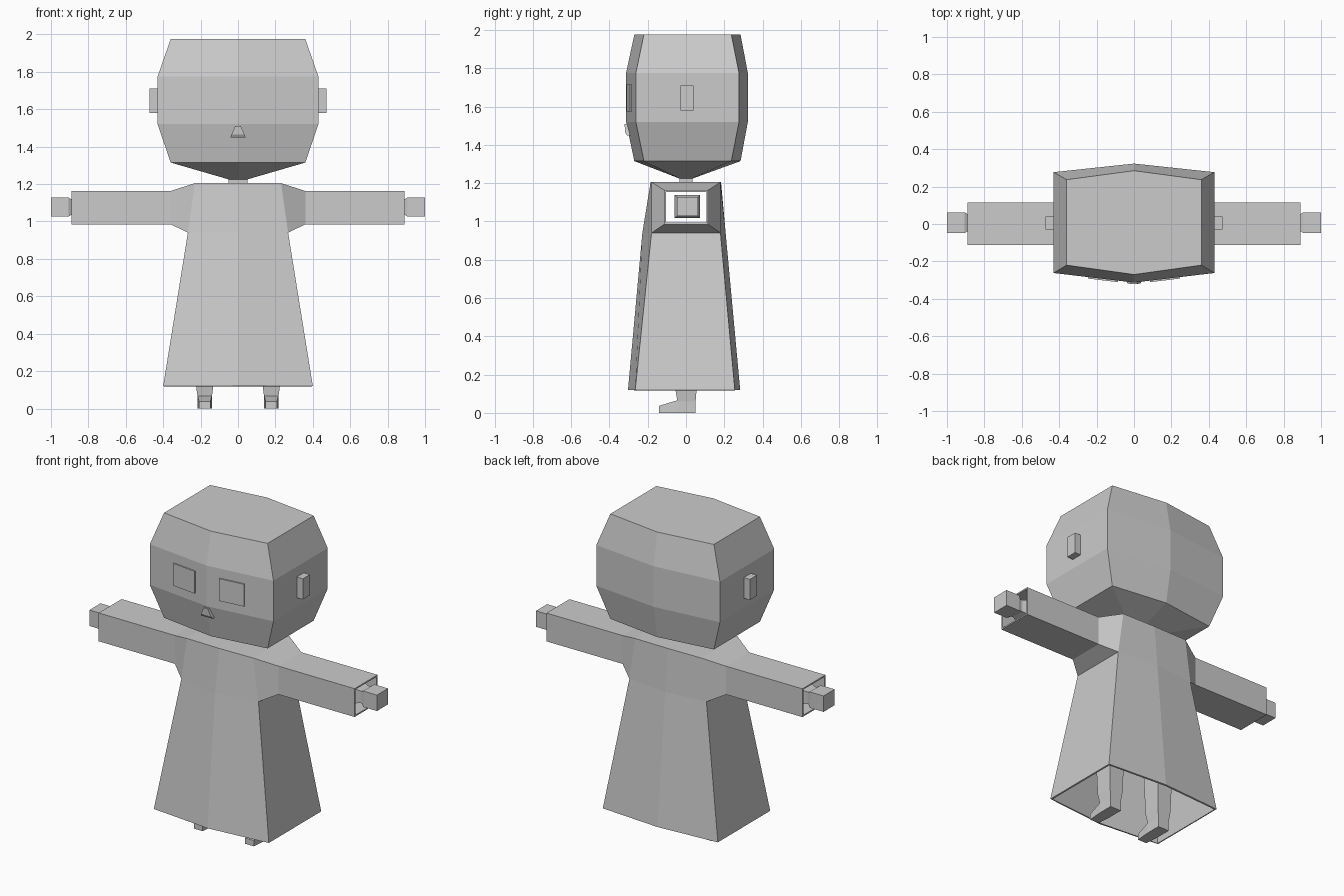
import bpy
import bmesh

old = bpy.data.objects.get("Cube")
if old:
    bpy.data.objects.remove(old, do_unlink=True)

grey = bpy.data.materials.new("plain grey")
grey.use_nodes = True
grey.diffuse_color = (0.6, 0.6, 0.6, 1)
grey.node_tree.nodes["Principled BSDF"].inputs["Base Color"].default_value = (0.6, 0.6, 0.6, 1)


def loft(name, rings, caps=(True, True), skip=()):
    """Skin a list of point rings; skip holds (ring, side) pairs left open."""
    bm = bmesh.new()
    vs = [[bm.verts.new(p) for p in ring] for ring in rings]
    n = len(rings[0])
    for r in range(len(vs) - 1):
        for i in range(n):
            if (r, i) not in skip:
                j = (i + 1) % n
                bm.faces.new((vs[r][i], vs[r][j], vs[r + 1][j], vs[r + 1][i]))
    if caps[0]:
        bm.faces.new(vs[0])
    if caps[1]:
        bm.faces.new(vs[-1])
    return finish(name, bm)


def finish(name, bm):
    bmesh.ops.recalc_face_normals(bm, faces=bm.faces)
    mesh = bpy.data.meshes.new(name)
    bm.to_mesh(mesh)
    bm.free()
    mesh.materials.append(grey)
    obj = bpy.data.objects.new(name, mesh)
    bpy.context.collection.objects.link(obj)
    return obj


def hexagon(z, x, front, front_mid, back, back_mid):
    """Six-sided ring with a shallow ridge in the middle of front and back."""
    return [(x, front, z), (0, front_mid, z), (-x, front, z),
            (-x, back, z), (0, back_mid, z), (x, back, z)]


def rect_z(z, x0, x1, y0, y1):
    return [(x0, y0, z), (x1, y0, z), (x1, y1, z), (x0, y1, z)]


def rect_x(x, y0, y1, z0, z1):
    return [(x, y0, z0), (x, y1, z0), (x, y1, z1), (x, y0, z1)]


# Head, tapering under the chin to the neck
small = (0.36, -0.22, -0.27, 0.237, 0.285)
large = (0.43, -0.262, -0.313, 0.277, 0.323)
loft("head", [hexagon(1.225, 0.05, -0.035, -0.037, 0.035, 0.037),
              hexagon(1.315, *small), hexagon(1.52, *large),
              hexagon(1.775, *large), hexagon(1.975, *small)])
loft("neck", [rect_z(z, -0.05, 0.05, -0.035, 0.035) for z in (1.18, 1.235)])

# Small wedge for nose and mouth
loft("muzzle", [rect_z(1.45, -0.04, 0.04, -0.309, -0.28),
                rect_z(1.465, -0.035, 0.035, -0.318, -0.28),
                rect_z(1.51, -0.015, 0.015, -0.321, -0.28)])

# Robe: open hem, flat shoulders, sleeves growing out of the open sides
bm = bmesh.new()
robe_rings = [hexagon(0.12, 0.40, -0.265, -0.303, 0.255, 0.283),
              hexagon(0.94, 0.268, -0.18, -0.228, 0.18, 0.207),
              hexagon(1.205, 0.23, -0.18, -0.185, 0.18, 0.183)]
vs = [[bm.verts.new(p) for p in ring] for ring in robe_rings]
for r in range(2):
    for i in range(6):
        if r == 1 and i in (2, 5):
            continue
        j = (i + 1) % 6
        bm.faces.new((vs[r][i], vs[r][j], vs[r + 1][j], vs[r + 1][i]))
bm.faces.new(vs[2])
for side, a, b in ((-1, 2, 3), (1, 0, 5)):
    prev = [vs[1][a], vs[1][b], vs[2][b], vs[2][a]]
    for x in (0.36, 0.89):
        ring = [bm.verts.new(p) for p in rect_x(side * x, -0.113, 0.115, 0.985, 1.163)]
        for i in range(4):
            j = (i + 1) % 4
            bm.faces.new((prev[i], prev[j], ring[j], ring[i]))
        prev = ring
robe = finish("robe", bm)
shell = robe.modifiers.new("cloth thickness", 'SOLIDIFY')
shell.thickness = 0.012
shell.offset = -1

# Paired parts
for s, side in ((1, "left"), (-1, "right")):
    loft(side + "_ear", [rect_x(s * x, -0.03, 0.04, 1.58, 1.71) for x in (0.41, 0.472)])

    # Eye plate lying on the slanted face
    def eye_ring(z, lift):
        pts = [(x, -0.313 + 0.119 * x) for x in (0.085, 0.245)]
        (xa, ya), (xb, yb) = pts
        return [(s * xa, ya - lift, z), (s * xb, yb - lift, z),
                (s * xb, yb + 0.001, z), (s * xa, ya + 0.001, z)]
    loft(side + "_eye", [eye_ring(z, 0.008) for z in (1.575, 1.715)])

    # Arm inside the sleeve, ending in a blocky hand
    arm = [(0.3, 0.06), (0.80, 0.06), (0.87, 0.038), (0.885, 0.038),
           (0.905, 0.05), (1.0, 0.05)]
    loft(side + "_arm_and_hand",
         [rect_x(s * x, 0.007 - h * 1.1, 0.007 + h * 1.1, 1.077 - h, 1.077 + h)
          for x, h in arm])

    # Leg, widening upward inside the robe, and a foot with a low toe
    leg = [(0.0, 0.038, -0.045, 0.05), (0.06, 0.038, -0.045, 0.05),
           (0.12, 0.046, -0.055, 0.055), (0.6, 0.06, -0.07, 0.07)]
    loft(side + "_leg", [rect_z(z, s * 0.178 - w, s * 0.178 + w, f, b)
                         for z, w, f, b in leg])
    foot = [(-0.14, 0.03, 0.037), (-0.045, 0.038, 0.066)]
    loft(side + "_foot", [[(s * 0.178 - w, y, 0), (s * 0.178 + w, y, 0),
                           (s * 0.178 + w, y, h), (s * 0.178 - w, y, h)]
                          for y, w, h in foot])
